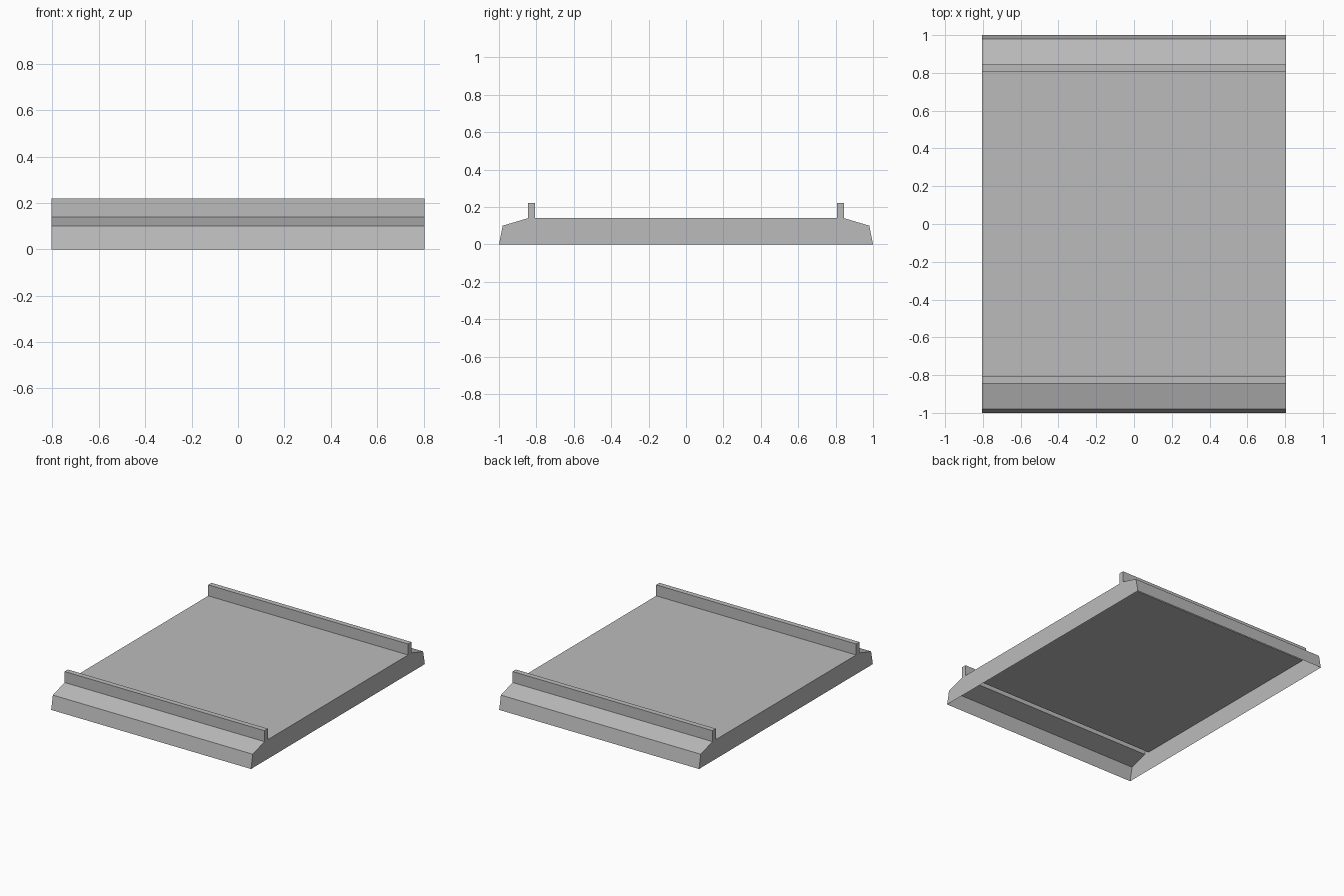
import bpy, bmesh

cube = bpy.data.objects.get("Cube")
if cube:
    bpy.data.objects.remove(cube, do_unlink=True)

grey = bpy.data.materials.new("plain grey")
grey.use_nodes = True
colour = (0.5, 0.5, 0.5, 1)
grey.diffuse_color = colour
grey.node_tree.nodes["Principled BSDF"].inputs["Base Color"].default_value = colour

HALF_WIDTH = 0.805

# Half of the side profile (y, z), from the bottom edge up over the rail
half = [(1, 0), (0.98, 0.1), (0.845, 0.14), (0.845, 0.22), (0.807, 0.22), (0.807, 0.14)]
profile = [(-y, z) for y, z in half] + half[::-1]

# Tray shell: profile extruded across x, closed at both ends, open underneath
bm = bmesh.new()
right, left = [[bm.verts.new((x, y, z)) for y, z in profile]
               for x in (-HALF_WIDTH, HALF_WIDTH)]
for i in range(len(profile) - 1):
    bm.faces.new((right[i], left[i], left[i + 1], right[i + 1]))
bm.faces.new(right)
bm.faces.new(left[::-1])

mesh = bpy.data.meshes.new("railed_tray")
bm.to_mesh(mesh)
bm.free()
mesh.materials.append(grey)
tray = bpy.data.objects.new("railed_tray", mesh)
bpy.context.collection.objects.link(tray)
